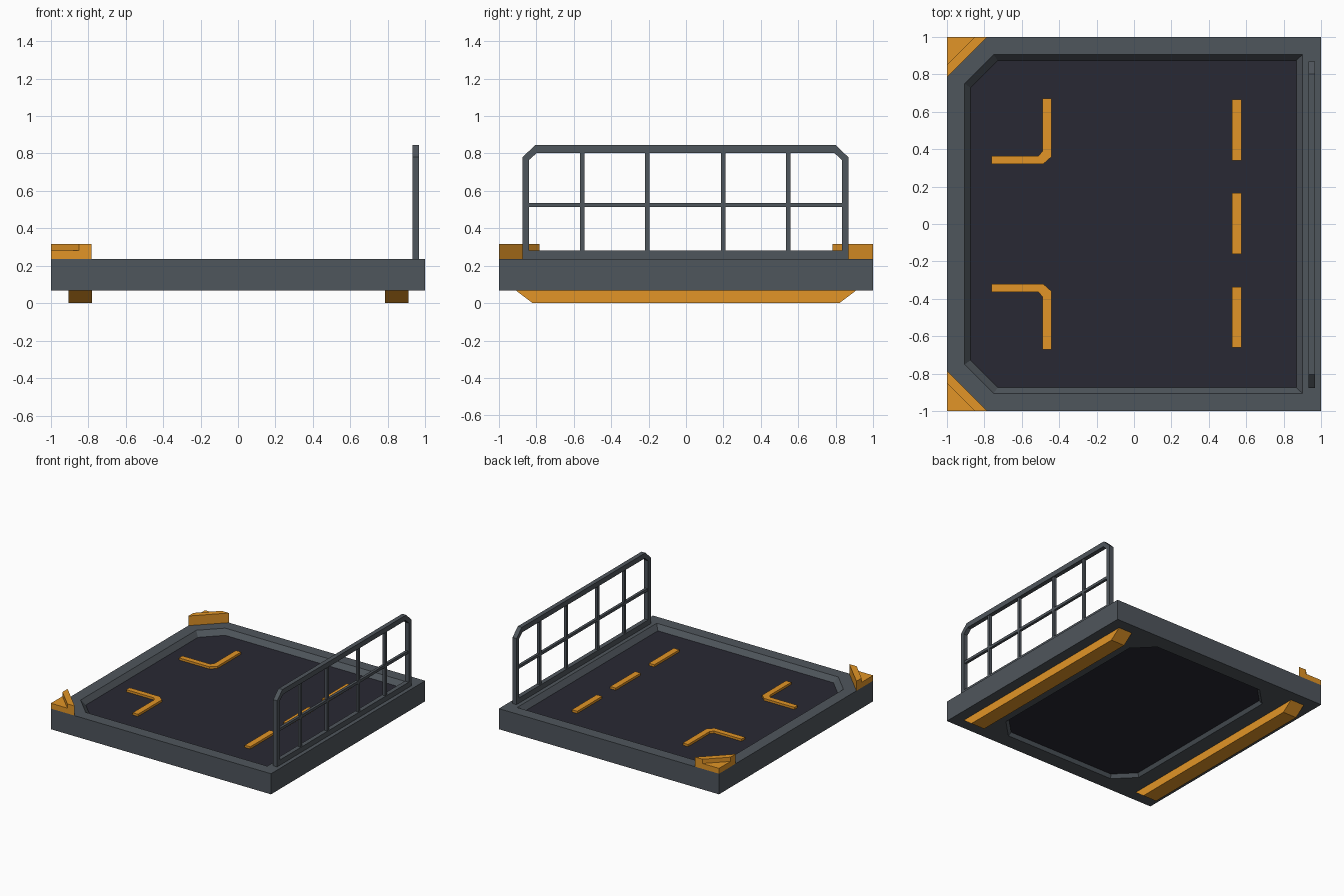
import bpy, bmesh
from mathutils import Vector

if "Cube" in bpy.data.objects:
    bpy.data.objects.remove(bpy.data.objects["Cube"])


def material(name, rgb):
    m = bpy.data.materials.new(name)
    m.diffuse_color = (*rgb, 1)
    m.use_nodes = True
    m.node_tree.nodes["Principled BSDF"].inputs["Base Color"].default_value = m.diffuse_color
    return m


GREY = material("slate_grey", (0.078, 0.092, 0.107))
DARK = material("dark_floor", (0.022, 0.022, 0.033))
ORANGE = material("safety_orange", (0.76, 0.3, 0.02))


def finish(bm, name, *mats):
    bmesh.ops.recalc_face_normals(bm, faces=bm.faces)
    me = bpy.data.meshes.new(name)
    bm.to_mesh(me)
    bm.free()
    for m in mats:
        me.materials.append(m)
    ob = bpy.data.objects.new(name, me)
    bpy.context.collection.objects.link(ob)
    return ob


def loft(name, lower, upper, *mats):
    """Closed solid between two matching 3D outlines."""
    bm = bmesh.new()
    a = [bm.verts.new(p) for p in lower]
    b = [bm.verts.new(p) for p in upper]
    bm.faces.new(a)
    bm.faces.new(b)
    for i in range(len(a)):
        j = (i + 1) % len(a)
        bm.faces.new((a[i], a[j], b[j], b[i]))
    return finish(bm, name, *mats)


def plate(name, pts, z0, z1, mat):
    return loft(name, [(x, y, z0) for x, y in pts], [(x, y, z1) for x, y in pts], mat)


def box(name, x0, x1, y0, y1, z0, z1, mat):
    return plate(name, [(x0, y0), (x1, y0), (x1, y1), (x0, y1)], z0, z1, mat)


def outline(x0, x1, y, cl, cr, z):
    """Rectangle with cut corners: cl on the -x side, cr on the +x side."""
    pts = [(x0 + cl, -y), (x1 - cr, -y)]
    if cr:
        pts += [(x1, -y + cr), (x1, y - cr)]
    pts += [(x1 - cr, y), (x0 + cl, y), (x0, y - cl), (x0, -y + cl)]
    if not cr:
        pts = [p for i, p in enumerate(pts) if p not in pts[:i]]
    return [Vector((px, py, z)) for px, py in pts]


# Deck slab with a recessed floor above and a recessed panel below
BOTTOM, TOP, FLOOR, PANEL = 0.068, 0.237, 0.196, 0.096
deck = box("deck", -1, 1, -1, 1, BOTTOM, TOP, GREY)
deck.data.materials.append(DARK)
cutters = [
    loft("floor_cutter", outline(-0.873, 0.867, 0.873, 0.145, 0, FLOOR),
         outline(-0.937, 0.933, 0.937, 0.165, 0, 2 * TOP - FLOOR), GREY),
    loft("panel_cutter", outline(-0.67, 0.67, 0.89, 0.155, 0.155, 2 * BOTTOM - PANEL),
         outline(-0.635, 0.635, 0.855, 0.145, 0.145, PANEL), GREY),
]
for c in cutters:
    c.hide_render = True
    mod = deck.modifiers.new(c.name, "BOOLEAN")
    mod.operation = "DIFFERENCE"
    mod.solver = "EXACT"
    mod.object = c
bpy.context.view_layer.update()
cut = bpy.data.meshes.new_from_object(
    deck.evaluated_get(bpy.context.evaluated_depsgraph_get()))
deck.modifiers.clear()
deck.data = cut
for c in cutters:
    bpy.data.objects.remove(c)
for p in cut.polygons:
    flat = abs(p.normal.z) > 0.99
    p.material_index = int(flat and 0.08 < p.center.z < 0.22)

# Safety rail: closed frame with cut top corners
outer = [(-0.875, TOP), (-0.875, 0.78), (-0.805, 0.845),
         (0.8, 0.845), (0.868, 0.78), (0.868, TOP)]
inner = [(-0.84, 0.28), (-0.84, 0.765), (-0.797, 0.803),
         (0.793, 0.803), (0.833, 0.765), (0.833, 0.28)]
bm = bmesh.new()
rings = [[bm.verts.new((x, y, z)) for y, z in loop]
         for x, loop in ((0.932, outer), (0.968, outer), (0.968, inner), (0.932, inner))]
for k in range(4):
    r, s = rings[k], rings[(k + 1) % 4]
    for i in range(6):
        j = (i + 1) % 6
        bm.faces.new((r[i], r[j], s[j], s[i]))
finish(bm, "rail_frame", GREY)

# Rail bars
for i, y in enumerate((-0.555, -0.208, 0.198, 0.547)):
    box(f"rail_upright_{i + 1}", 0.94, 0.962, y - 0.012, y + 0.012, 0.27, 0.815, GREY)
box("rail_middle_bar", 0.94, 0.962, -0.85, 0.845, 0.513, 0.535, GREY)

# Skids under the deck, with sloped ends
for side, x0 in (("left", -0.905), ("right", 0.785)):
    prof = [(-0.91, BOTTOM), (-0.82, 0), (0.82, 0), (0.91, BOTTOM)]
    loft(f"skid_{side}", [(x0, y, z) for y, z in prof],
         [(x0 + 0.125, y, z) for y, z in prof], ORANGE)

# Corner guards and raised corner floor marks, mirrored front to back
for side, s in (("front", -1), ("back", 1)):
    plate(f"corner_base_{side}", [(-1, s), (-0.85, s), (-1, s * 0.85)], TOP, 0.281, ORANGE)
    plate(f"corner_fin_{side}",
          [(-0.85, s), (-0.783, s), (-1, s * 0.783), (-1, s * 0.85)], TOP, 0.316, ORANGE)
    mark = [(-0.76, 0.32), (-0.485, 0.32), (-0.44, 0.36), (-0.44, 0.67),
            (-0.488, 0.67), (-0.488, 0.39), (-0.51, 0.364), (-0.76, 0.364)]
    plate(f"corner_mark_{side}", [(x, s * y) for x, y in mark],
          FLOOR - 0.002, FLOOR + 0.018, ORANGE)

# Dashed line on the floor, raised strips
for i, y in enumerate((-0.498, 0.003, 0.502)):
    box(f"floor_dash_{i + 1}", 0.523, 0.573, y - 0.162, y + 0.162,
        FLOOR - 0.002, FLOOR + 0.018, ORANGE)
